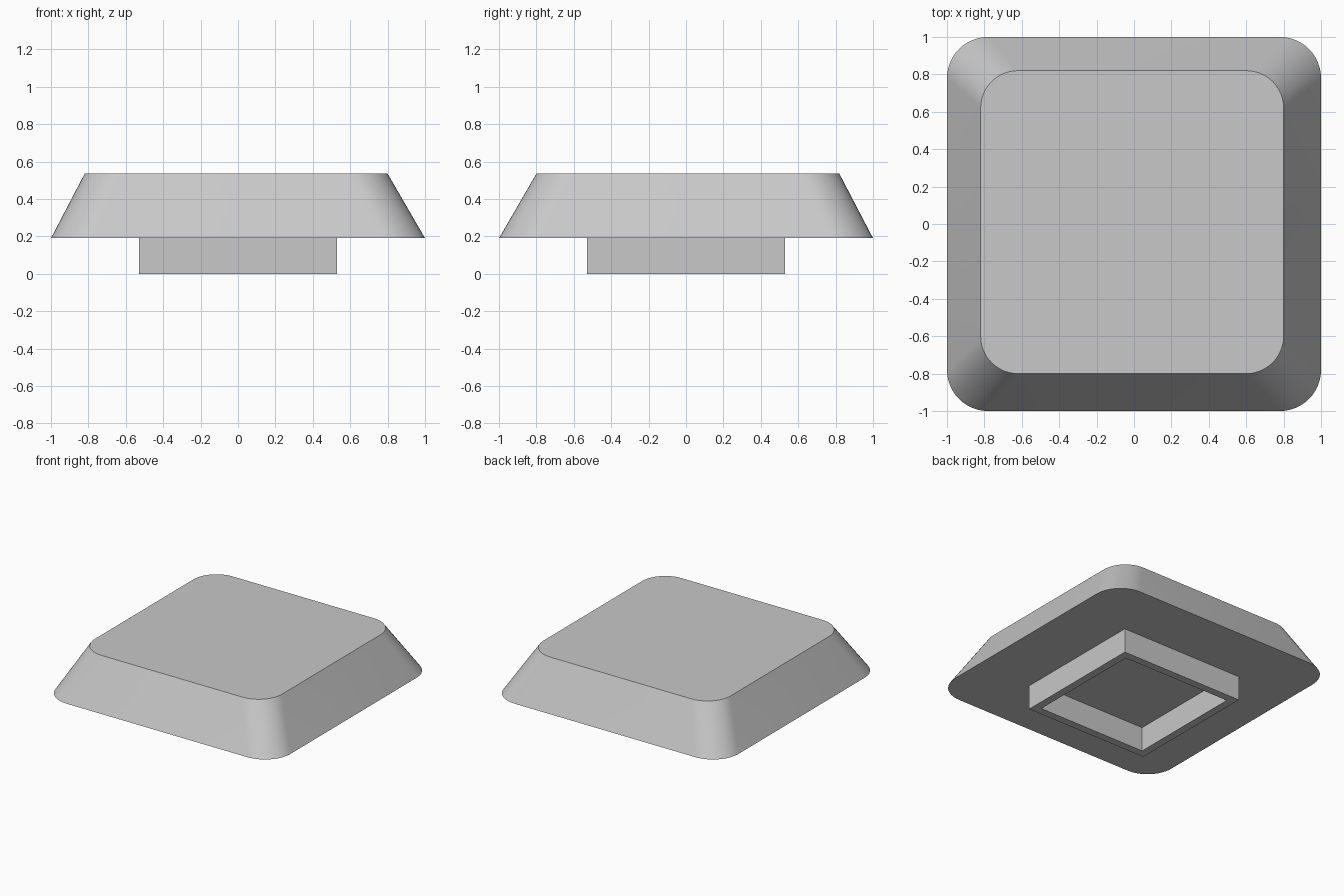
import bpy
import bmesh
from math import cos, sin, pi, radians

cube = bpy.data.objects.get("Cube")
if cube:
    bpy.data.objects.remove(cube, do_unlink=True)

grey = bpy.data.materials.new("light grey plastic")
grey.use_nodes = True
grey.diffuse_color = (0.58, 0.58, 0.58, 1)
grey.node_tree.nodes["Principled BSDF"].inputs["Base Color"].default_value = (0.58, 0.58, 0.58, 1)

BASE_Z, TOP_Z = 0.19, 0.535
CORNER_STEPS = 12


def rounded_square(half, radius, z, cx=0.0, cy=0.0):
    """Points of a rounded square, counter-clockwise."""
    points = []
    inner = half - radius
    for corner, (sx, sy) in enumerate([(1, 1), (-1, 1), (-1, -1), (1, -1)]):
        for i in range(CORNER_STEPS + 1):
            a = (corner + i / CORNER_STEPS) * pi / 2
            points.append((cx + sx * inner + radius * cos(a),
                           cy + sy * inner + radius * sin(a), z))
    return points


def square(half, z):
    return [(half, half, z), (-half, half, z), (-half, -half, z), (half, -half, z)]


def bridge(bm, low, high):
    """Join two loops of equal length with quads."""
    n = len(low)
    for i in range(n):
        j = (i + 1) % n
        bm.faces.new((low[i], low[j], high[j], high[i]))


def finish(bm, name):
    bmesh.ops.recalc_face_normals(bm, faces=bm.faces[:])
    mesh = bpy.data.meshes.new(name)
    bm.to_mesh(mesh)
    bm.free()
    obj = bpy.data.objects.new(name, mesh)
    bpy.context.collection.objects.link(obj)
    mesh.materials.append(grey)
    return obj


# Tapered cap with rounded corners
bm = bmesh.new()
low = [bm.verts.new(p) for p in rounded_square(1.0, 0.22, BASE_Z)]
high = [bm.verts.new(p) for p in rounded_square(0.81, 0.2, TOP_Z, -0.01, 0.01)]
bridge(bm, low, high)
bm.faces.new(high)
bm.faces.new(low[::-1])
cap = finish(bm, "cap")
bpy.ops.object.select_all(action='DESELECT')
cap.select_set(True)
bpy.context.view_layer.objects.active = cap
bpy.ops.object.shade_smooth_by_angle(angle=radians(30))

# Hollow square collar under the cap, its top seated against the underside
bm = bmesh.new()
rings = [[bm.verts.new(p) for p in square(half, z)]
         for half, z in [(0.528, BASE_Z), (0.528, 0), (0.467, 0), (0.467, BASE_Z)]]
for a, b in zip(rings, rings[1:] + rings[:1]):
    bridge(bm, a, b)
finish(bm, "collar")
